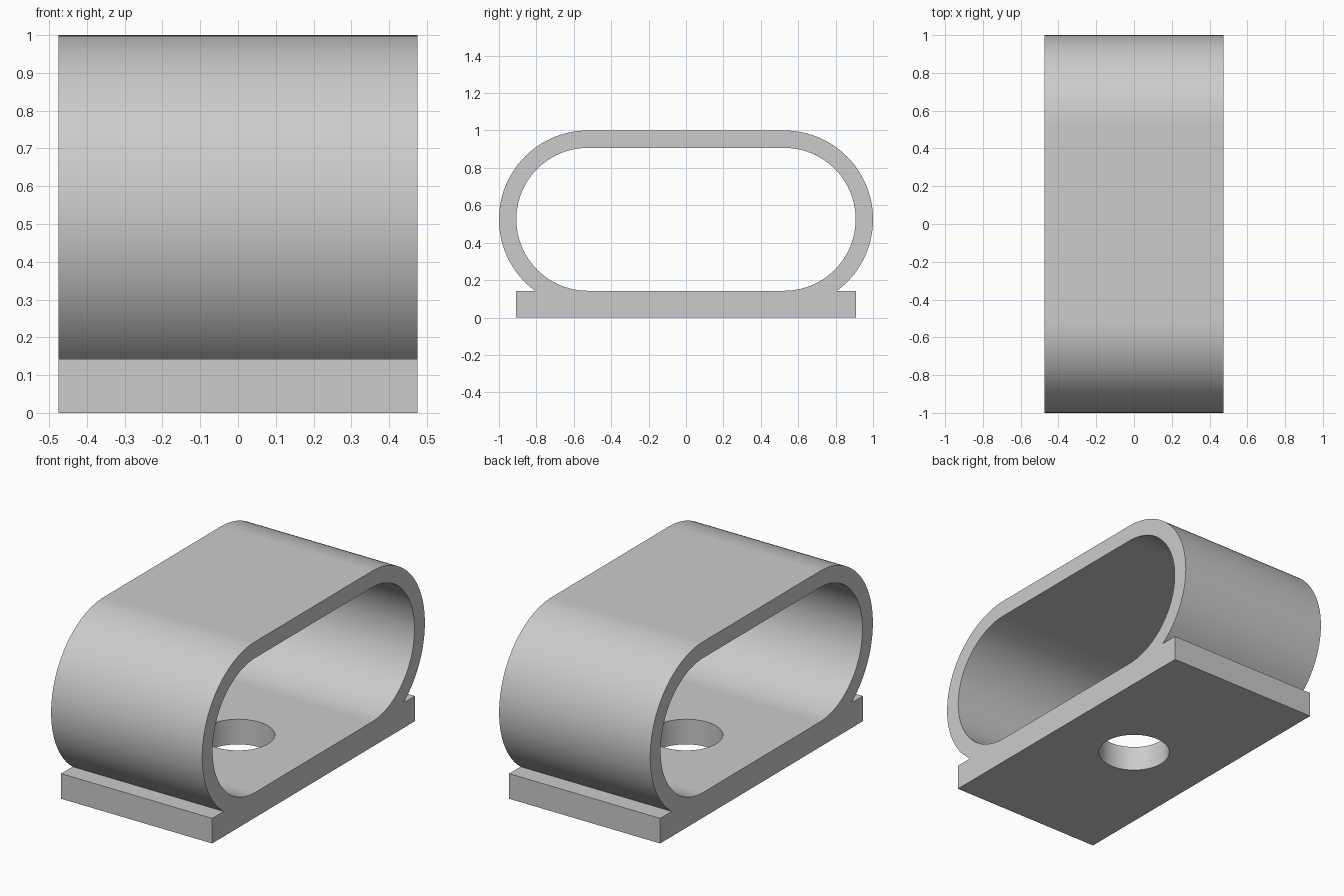
import bpy, bmesh, math

cube = bpy.data.objects.get("Cube")
if cube:
    bpy.data.objects.remove(cube, do_unlink=True)

HALF_WIDTH = 0.475      # half length along x
CENTRE = 0.525          # y offset and height of the end-arc centres
OUTER, INNER = 0.475, 0.382
FLOOR = CENTRE - INNER  # top of the base plate
BASE = 0.91             # half length of the base plate
HOLE = 0.19
STEPS = 48

grey = bpy.data.materials.new("light grey")
grey.use_nodes = True
colour = (0.6, 0.6, 0.6, 1)
grey.diffuse_color = colour
grey.node_tree.nodes["Principled BSDF"].inputs["Base Color"].default_value = colour


def extrude_profile(name, points, half):
    """Prism along x from a (y, z) outline."""
    bm = bmesh.new()
    face = bm.faces.new([bm.verts.new((-half, y, z)) for y, z in points])
    side = bmesh.ops.extrude_face_region(bm, geom=[face])["geom"]
    verts = [v for v in side if isinstance(v, bmesh.types.BMVert)]
    bmesh.ops.translate(bm, verts=verts, vec=(2 * half, 0, 0))
    bmesh.ops.recalc_face_normals(bm, faces=bm.faces)
    mesh = bpy.data.meshes.new(name)
    bm.to_mesh(mesh)
    bm.free()
    mesh.materials.append(grey)
    obj = bpy.data.objects.new(name, mesh)
    bpy.context.collection.objects.link(obj)
    return obj


def right_arc(radius, start):
    """Arc on the +y end, from the start angle up to the top."""
    angles = [start + (math.pi / 2 - start) * i / STEPS for i in range(STEPS + 1)]
    return [(CENTRE + radius * math.cos(a), CENTRE + radius * math.sin(a)) for a in angles]


def mirrored(half):
    return half + [(-y, z) for y, z in reversed(half)]


# Rounded loop standing on its base plate
start = -math.asin(INNER / OUTER)
outline = mirrored([(BASE, 0), (BASE, FLOOR)] + right_arc(OUTER, start))
body = extrude_profile("loop_with_base", outline, HALF_WIDTH)

# Cutters: the long opening and the round screw hole
opening = extrude_profile("opening_cutter", mirrored(right_arc(INNER, -math.pi / 2)), 1)
bpy.ops.mesh.primitive_cylinder_add(vertices=64, radius=HOLE, depth=0.6, location=(0, 0, 0))
hole = bpy.context.object
hole.name = "hole_cutter"
hole.data.materials.append(grey)

bpy.ops.object.select_all(action="DESELECT")
body.select_set(True)
bpy.context.view_layer.objects.active = body
for cutter in (opening, hole):
    cutter.hide_render = True
    cut = body.modifiers.new(cutter.name, "BOOLEAN")
    cut.operation = "DIFFERENCE"
    cut.solver = "EXACT"
    cut.object = cutter
    bpy.ops.object.modifier_apply(modifier=cut.name)
    bpy.data.objects.remove(cutter, do_unlink=True)

# Smooth arcs, crisp edges, even flats
bpy.ops.object.shade_smooth_by_angle(angle=math.radians(30))
weighted = body.modifiers.new("even_flats", "WEIGHTED_NORMAL")
weighted.keep_sharp = True
